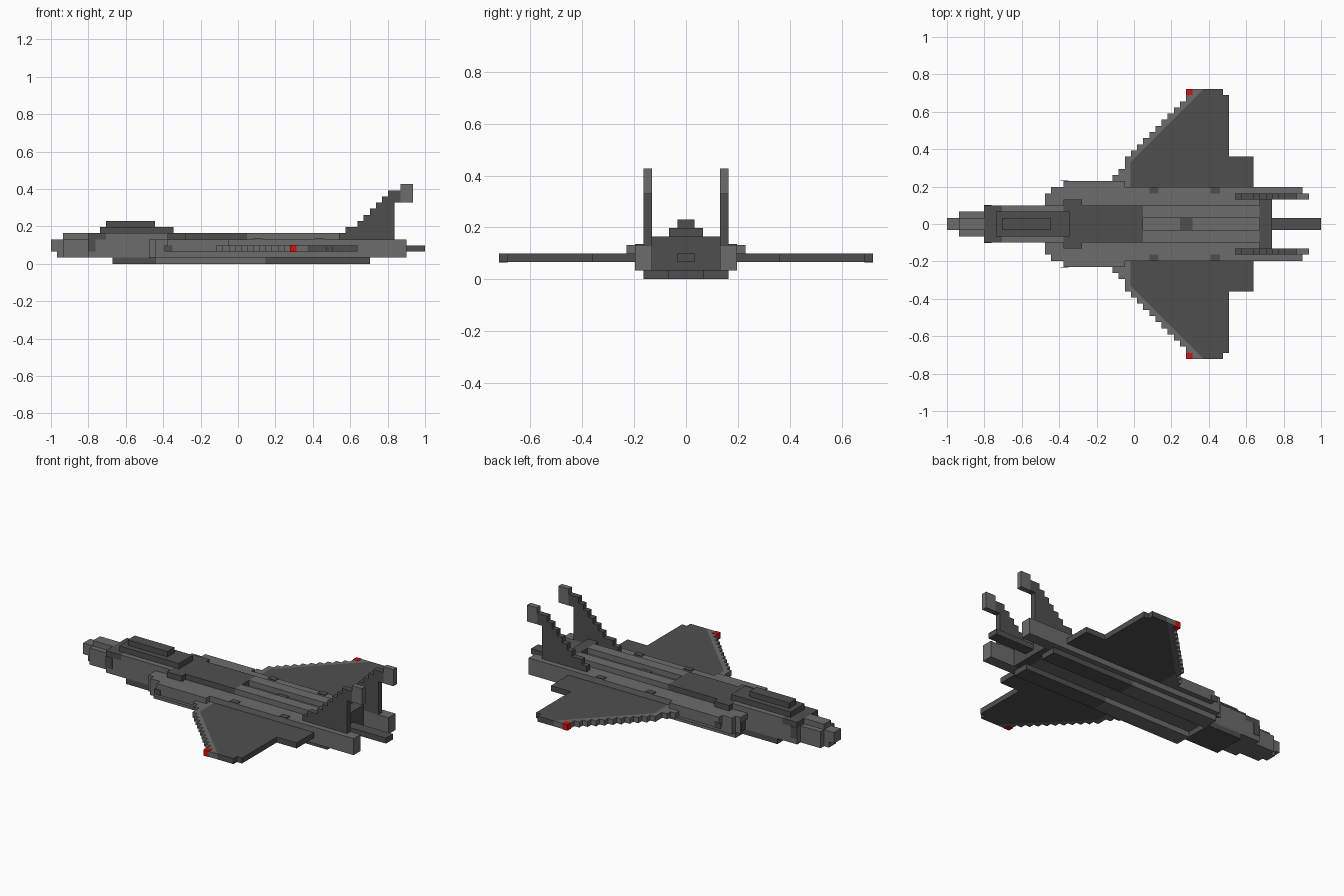
import bpy, bmesh
from mathutils import Vector

cube = bpy.data.objects.get("Cube")
if cube:
    bpy.data.objects.remove(cube, do_unlink=True)

V = 2 / 61  # size of one block


def material(name, rgb):
    m = bpy.data.materials.new(name)
    m.use_nodes = True
    m.diffuse_color = (*rgb, 1)
    bsdf = m.node_tree.nodes["Principled BSDF"]
    bsdf.inputs["Base Color"].default_value = (*rgb, 1)
    bsdf.inputs["Roughness"].default_value = 0.8
    return m


LIGHT = material("light_grey", (0.15, 0.15, 0.15))
DARK = material("dark_grey", (0.078, 0.078, 0.078))
RED = material("red", (0.62, 0.006, 0.006))


def place(i, j, k):
    """Block units to world: i from the nose, j from the centre, k from the ground."""
    return Vector((-1 + i * V, j * V, k * V))


def finish(name, bm, mats):
    bmesh.ops.recalc_face_normals(bm, faces=bm.faces)
    me = bpy.data.meshes.new(name)
    bm.to_mesh(me)
    bm.free()
    for m in mats:
        me.materials.append(m)
    ob = bpy.data.objects.new(name, me)
    bpy.context.collection.objects.link(ob)
    return ob


def blocks(name, mat, boxes, mirror=False):
    """Boxes given as (i0, i1, j0, j1, k0, k1); mirror repeats them across the centre."""
    bm = bmesh.new()
    for i0, i1, j0, j1, k0, k1 in boxes:
        spans = [(j0, j1)] + ([(-j1, -j0)] if mirror else [])
        for a, b in spans:
            lo, hi = place(i0, a, k0), place(i1, b, k1)
            verts = bmesh.ops.create_cube(bm, size=1)["verts"]
            bmesh.ops.scale(bm, vec=hi - lo, verts=verts)
            bmesh.ops.translate(bm, vec=(lo + hi) / 2, verts=verts)
    return finish(name, bm, [mat])


def prism(points, offset):
    bm = bmesh.new()
    face = bm.faces.new([bm.verts.new(p) for p in points])
    new = bmesh.ops.extrude_face_region(bm, geom=[face])["geom"]
    bmesh.ops.translate(bm, vec=offset,
                        verts=[g for g in new if isinstance(g, bmesh.types.BMVert)])
    return bm


# Nose and forward fuselage
blocks("nose", LIGHT, [(0, 2, -1, 1, 2, 4), (1, 2, -1, 1, 1, 2),
                       (2, 6, -2, 2, 1, 4), (2, 6, -1, 1, 4, 5)])
blocks("forward_fuselage", LIGHT, [(6, 20, -3, 3, 1, 4), (9, 19, -3, 3, 4, 5)])
blocks("nose_panel", DARK, [(6, 9, -3, 3, 4, 5)])
blocks("nose_side_panel", DARK, [(6, 7.3, 3, 3.1, 2, 4)], True)
blocks("chin_bay", DARK, [(10, 17, -3, 3, 0, 1)])

# Canopy
blocks("canopy", DARK, [(8, 20, -2, 2, 5, 6), (9, 17, -1, 1, 6, 7)])

# Air intakes
blocks("intake_mouth", DARK, [(16.4, 17, 3, 5, 1, 3)], True)
blocks("intake", LIGHT, [(16, 17, 3, 5, 3, 4), (16, 17, 4.7, 5, 1, 3),
                         (17, 19, 3, 6, 1, 4)], True)

# Main fuselage with widened shoulders
blocks("main_fuselage", LIGHT, [(19, 51, -6, 6, 1, 4)])
blocks("shoulder", LIGHT, [(19, 29, 6, 7, 2, 4)], True)
blocks("back_deck", DARK, [(19, 22, -4, 4, 4, 5), (22, 32, -3, 3, 4, 5)])
blocks("engine_ridge", LIGHT, [(32, 51, 1, 3, 4, 5)], True)
blocks("back_hatch", DARK, [(38, 40, -1, 1, 4, 4.2)])
blocks("side_patch", DARK, [(18.5, 19.8, 7, 7.1, 2, 3), (33, 34.5, 5, 6, 4, 4.15),
                            (43, 44.5, 5, 6, 4, 4.15)], True)

# Underside engine nacelles
blocks("nacelle_front", LIGHT, [(17, 35, 2, 5, 0, 1)], True)
blocks("nacelle_rear", DARK, [(35, 52, 2, 5, 0, 1)], True)

# Exhaust section, tail sting and side booms
blocks("exhaust_section", DARK, [(51, 53, -4, 4, 1, 5)])
blocks("tail_sting", DARK, [(53, 61, -1, 1, 2, 3)])
blocks("tail_boom", LIGHT, [(51, 58, 4, 6, 1, 4)], True)

# Stepped wings with a pale leading edge
lead = {7: 27, 8: 28, 9: 29, 10: 29, 20: 39, 21: 39}
outline = [(50, 6), (27, 6)]
for j in range(7, 22):
    i = lead.get(j, j + 19)
    outline += [(i, j), (i, j + 1)]
outline += [(45, 22), (45, 21), (46, 21), (46, 11), (50, 11)]
clean = []
for p in outline:
    if p not in clean:
        clean.append(p)
for side, label in ((1, "left"), (-1, "right")):
    bm = prism([place(i, j * side, 2) for i, j in clean], (0, 0, V))
    for co, no in (((-0.35, 0, 0), (1, -side, 0)), ((-0.02, 0, 0), (1, 0, 0))):
        bmesh.ops.bisect_plane(bm, geom=bm.verts[:] + bm.edges[:] + bm.faces[:],
                               plane_co=co, plane_no=no)
    for f in bm.faces:
        c = f.calc_center_median()
        # a point inside the face is judged by the worst corner
        edge = min(min(v.co.x - abs(v.co.y) + 0.35, v.co.x + 0.02) for v in f.verts)
        f.material_index = 1 if edge > -0.001 else 0
    finish("wing_" + label, bm, [LIGHT, DARK])
blocks("wing_tip_light", RED, [(38.95, 40, 21, 22.03, 1.95, 3.05)], True)

# Twin stepped tail fins with pale tips
fin_rows = [(4, 47, 56), (5, 48, 56), (6, 50, 56), (7, 51, 56), (8, 52, 56),
            (9, 53, 56), (10, 54, 57), (11, 55, 57)]
blocks("tail_fin", DARK, [(a, b, 4, 5, k, k + 1) for k, a, b in fin_rows], True)
blocks("tail_fin_tip", LIGHT, [(57, 59, 4, 5, 10, 13)], True)
